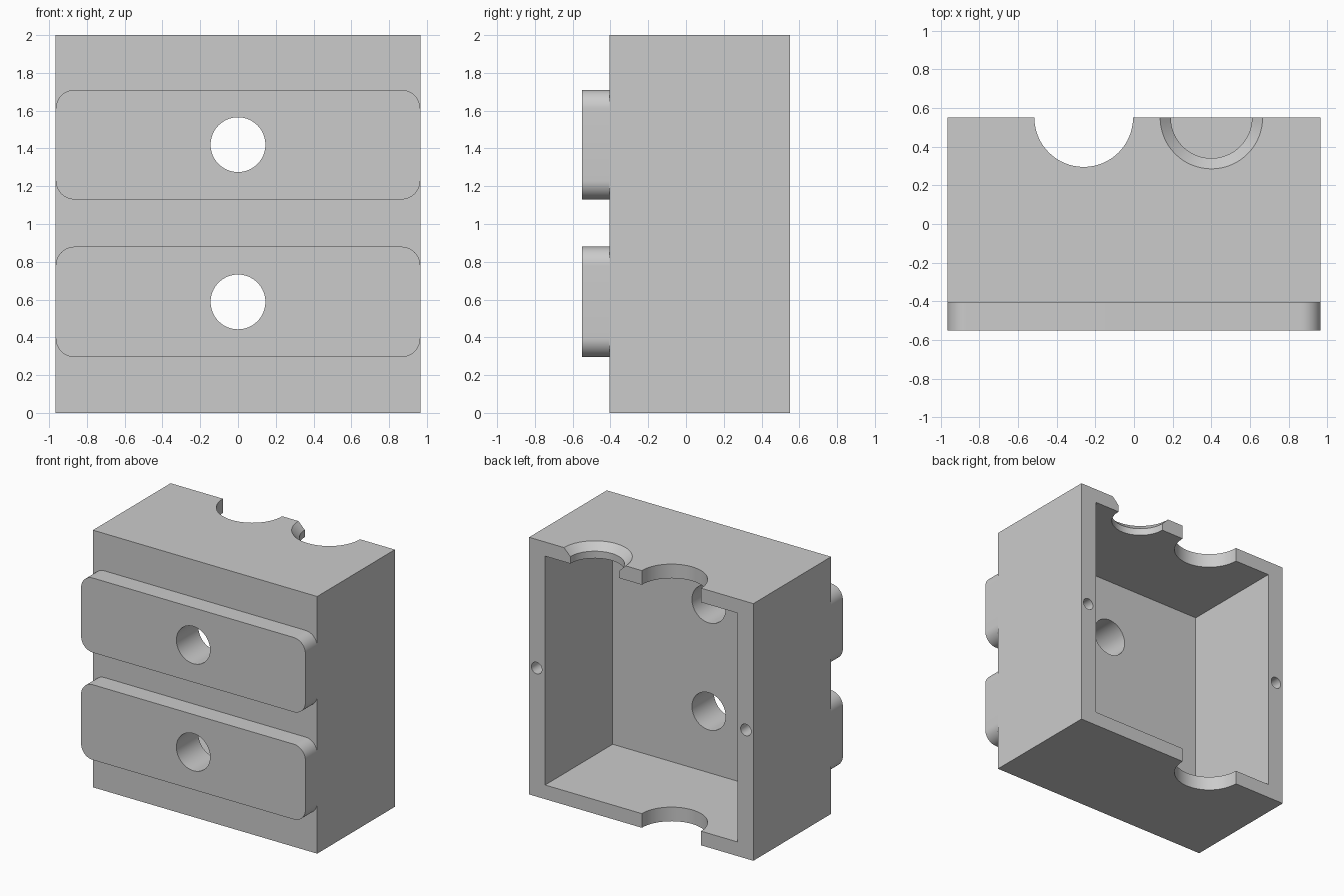
import bpy, bmesh
from math import radians, cos, sin, pi
from mathutils import Matrix

if "Cube" in bpy.data.objects:
    bpy.data.objects.remove(bpy.data.objects["Cube"], do_unlink=True)

W, FRONT, BACK, H = 0.965, -0.405, 0.55, 2.0   # half width, wall planes, height
WALL_X, WALL_Z, WALL_Y = 0.138, 0.11, 0.125    # wall thicknesses

grey = bpy.data.materials.new("plain_grey")
grey.use_nodes = True
grey.diffuse_color = (0.6, 0.6, 0.6, 1)
grey.node_tree.nodes["Principled BSDF"].inputs["Base Color"].default_value = (0.6, 0.6, 0.6, 1)


def finish(bm, name):
    bmesh.ops.recalc_face_normals(bm, faces=bm.faces)
    mesh = bpy.data.meshes.new(name)
    bm.to_mesh(mesh)
    bm.free()
    obj = bpy.data.objects.new(name, mesh)
    bpy.context.collection.objects.link(obj)
    mesh.materials.append(grey)
    return obj


def block(name, x0, x1, y0, y1, z0, z1):
    bm = bmesh.new()
    bmesh.ops.create_cube(bm, size=1)
    bm.transform(Matrix.Translation(((x0 + x1) / 2, (y0 + y1) / 2, (z0 + z1) / 2))
                 @ Matrix.Diagonal((x1 - x0, y1 - y0, z1 - z0, 1)))
    return finish(bm, name)


def cylinder(name, r0, r1, centre, length, axis="Z", sides=64):
    """Cone or cylinder centred on a point, r0 at its low end."""
    bm = bmesh.new()
    bmesh.ops.create_cone(bm, cap_ends=True, segments=sides,
                          radius1=r0, radius2=r1, depth=length)
    turn = Matrix.Rotation(radians(90), 4, "X") if axis == "Y" else Matrix()
    bm.transform(Matrix.Translation(centre) @ turn)
    return finish(bm, name)


def rounded_plate(name, z0, z1, y0, y1, radius):
    bm = bmesh.new()
    verts = []
    corners = [(W, z1), (-W, z1), (-W, z0), (W, z0)]
    for q, (cx, cz) in enumerate(corners):
        ox = cx - radius if cx > 0 else cx + radius
        oz = cz - radius if cz == z1 else cz + radius
        for k in range(13):
            a = (q + k / 12) * pi / 2
            verts.append(bm.verts.new((ox + radius * cos(a), y0, oz + radius * sin(a))))
    face = bm.faces.new(verts)
    out = bmesh.ops.extrude_face_region(bm, geom=[face])
    moved = [g for g in out["geom"] if isinstance(g, bmesh.types.BMVert)]
    bmesh.ops.translate(bm, verts=moved, vec=(0, y1 - y0, 0))
    return finish(bm, name)


def combine(target, tool, operation):
    mod = target.modifiers.new(operation.lower(), "BOOLEAN")
    mod.object, mod.operation, mod.solver = tool, operation, "EXACT"
    bpy.context.view_layer.update()
    result = bpy.data.meshes.new_from_object(
        target.evaluated_get(bpy.context.evaluated_depsgraph_get()))
    target.modifiers.clear()
    target.data = result
    bpy.data.objects.remove(tool, do_unlink=True)


# Open-backed box
housing = block("housing", -W, W, FRONT, BACK, 0, H)
combine(housing, block("cavity", -W + WALL_X, W - WALL_X, FRONT + WALL_Y, BACK + 0.2,
                       WALL_Z, H - WALL_Z), "DIFFERENCE")

# Two rounded front plates, each with a through hole
for z0, z1 in ((0.295, 0.88), (1.13, 1.71)):
    combine(housing, rounded_plate("front_plate", z0, z1, -0.55, FRONT, 0.1), "UNION")
    combine(housing, cylinder("plate_hole", 0.145, 0.145, (0, -0.4, (z0 + z1) / 2),
                              0.5, "Y"), "DIFFERENCE")

# Half-round notch through both the top and bottom walls
combine(housing, cylinder("pipe_notch", 0.255, 0.255, (-0.26, BACK, 1), 2.4), "DIFFERENCE")

# Countersunk notch in the top wall
combine(housing, cylinder("top_notch", 0.21, 0.21, (0.4, BACK, 2), 0.5), "DIFFERENCE")
combine(housing, cylinder("countersink", 0.205, 0.325, (0.4, BACK, 2), 0.12), "DIFFERENCE")

# Screw holes in the side wall rims
for x in (-0.9, 0.9):
    combine(housing, cylinder("screw_hole", 0.045, 0.045, (x, BACK, 1), 0.8, "Y", 32),
            "DIFFERENCE")

# Smooth round surfaces, crisp edges
bpy.ops.object.select_all(action="DESELECT")
housing.select_set(True)
bpy.context.view_layer.objects.active = housing
bpy.ops.object.shade_smooth_by_angle(angle=radians(30))
